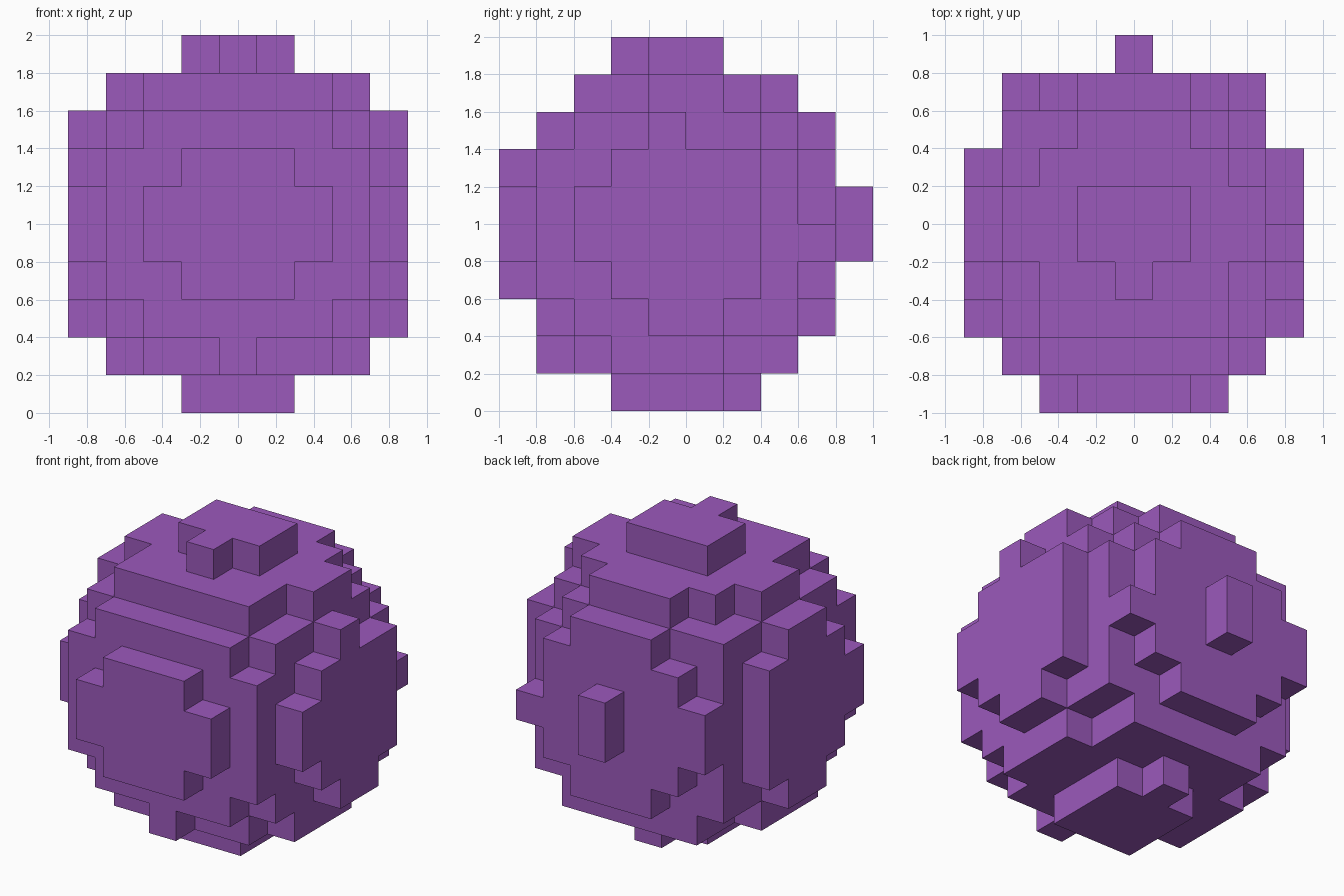
import bpy
import bmesh
from mathutils import Vector

old = bpy.data.objects.get("Cube")
if old:
    bpy.data.objects.remove(old, do_unlink=True)

CELL = 0.2
cells = set()


def slab(half, rows, levels):
    """Fill a block mirrored in x: half-width, row range (front to back), level range."""
    for i in range(-half, half + 1):
        for j in range(rows[0], rows[1] + 1):
            for k in range(levels[0], levels[1] + 1):
                cells.add((i, j, k))


# Core
slab(3, (2, 7), (2, 7))
# Front plates
slab(3, (1, 1), (3, 6))
slab(2, (1, 1), (2, 7))
slab(0, (1, 1), (1, 1))
slab(2, (0, 0), (4, 5))
slab(1, (0, 0), (3, 6))
# Back plates and back stud
slab(1, (8, 8), (2, 7))
slab(2, (8, 8), (3, 6))
slab(3, (8, 8), (4, 5))
slab(0, (9, 9), (4, 5))
# Side plates
slab(4, (2, 2), (4, 5))
slab(4, (3, 6), (3, 6))
slab(4, (4, 5), (2, 7))
# Top cap
slab(3, (4, 5), (8, 8))
slab(2, (2, 6), (8, 8))
slab(1, (2, 7), (8, 8))
slab(1, (4, 5), (9, 9))
slab(0, (3, 3), (9, 9))
# Bottom cap
slab(3, (3, 5), (1, 1))
slab(2, (2, 7), (1, 1))
slab(1, (3, 5), (0, 0))
slab(0, (6, 6), (0, 0))
# Chips missing on one side only
cells -= {(3, 7, 7), (3, 8, 5), (4, 5, 7)}

# Skin: one quad wherever a filled cell meets empty space
bm = bmesh.new()
axes = [Vector(a) for a in ((1, 0, 0), (0, 1, 0), (0, 0, 1))]
for c in sorted(cells):
    centre = Vector((c[0], c[1] - 4.5, c[2] + 0.5)) * CELL
    for a in range(3):
        for sign in (-1, 1):
            beside = list(c)
            beside[a] += sign
            if tuple(beside) in cells:
                continue
            n = axes[a] * sign
            u = axes[(a + 1) % 3]
            v = n.cross(u)
            corners = (-u - v, u - v, u + v, v - u)
            bm.faces.new([bm.verts.new(centre + (n + d) * CELL / 2) for d in corners])

# Join the quads and merge flat areas
bmesh.ops.remove_doubles(bm, verts=bm.verts[:], dist=0.001)
bmesh.ops.dissolve_limit(bm, angle_limit=0.01, verts=bm.verts[:], edges=bm.edges[:])

mesh = bpy.data.meshes.new("block_ball")
bm.to_mesh(mesh)
bm.free()

# Colour
purple = bpy.data.materials.new("purple")
purple.use_nodes = True
colour = (0.33, 0.1, 0.5, 1)
purple.diffuse_color = colour
purple.node_tree.nodes["Principled BSDF"].inputs["Base Color"].default_value = colour
mesh.materials.append(purple)

ball = bpy.data.objects.new("block_ball", mesh)
bpy.context.collection.objects.link(ball)
